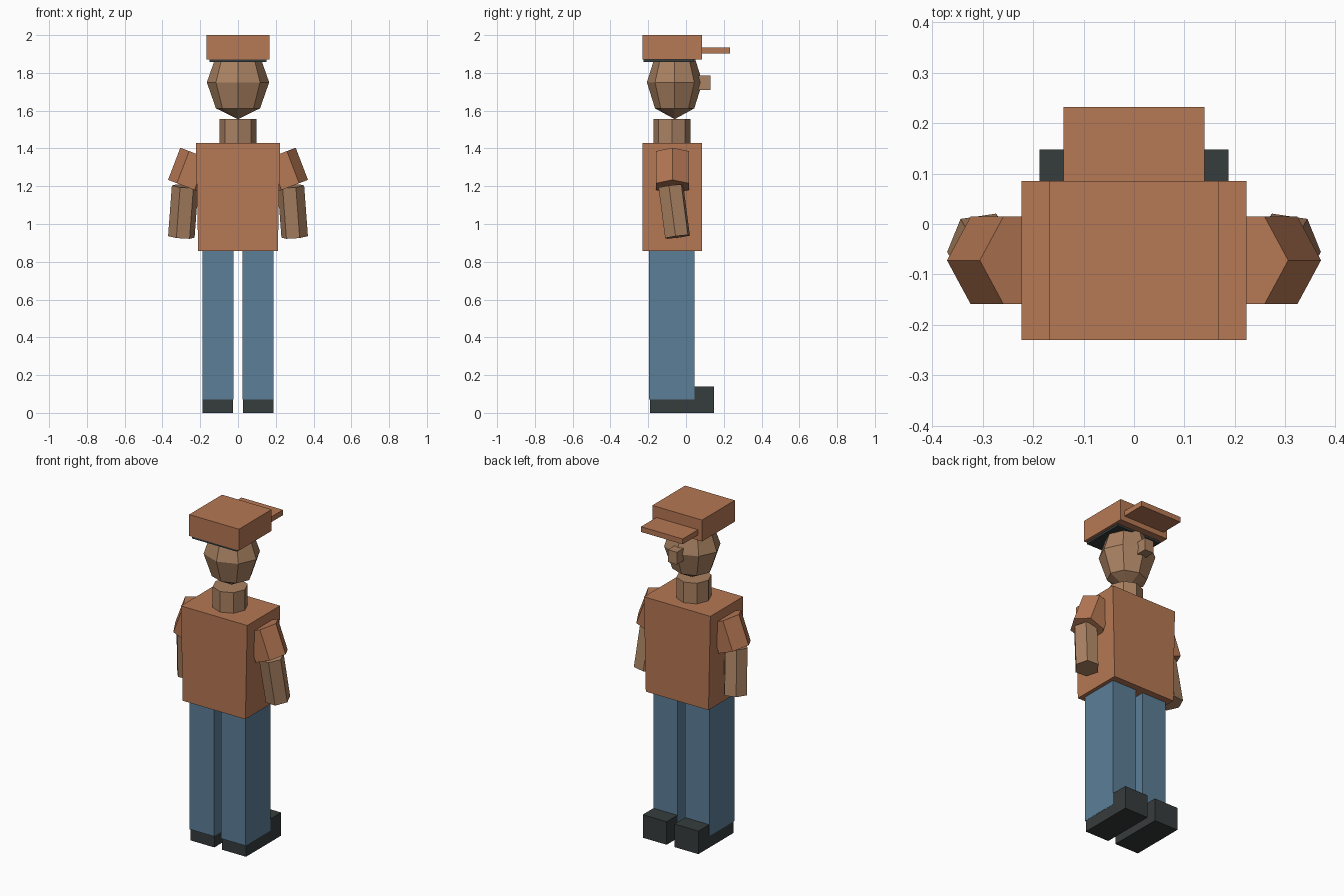
import bpy, bmesh, math
from mathutils import Vector, Matrix

if "Cube" in bpy.data.objects:
    bpy.data.objects.remove(bpy.data.objects["Cube"])


def material(name, rgb):
    m = bpy.data.materials.new(name)
    m.diffuse_color = (*rgb, 1)
    m.use_nodes = True
    m.node_tree.nodes["Principled BSDF"].inputs["Base Color"].default_value = m.diffuse_color
    return m


CLOTH = material("rust cloth", (0.468, 0.188, 0.089))
SKIN = material("tan skin", (0.402, 0.223, 0.122))
DENIM = material("blue denim", (0.107, 0.212, 0.314))
DARK = material("charcoal", (0.037, 0.045, 0.045))


def finish(name, bm, mat):
    bmesh.ops.recalc_face_normals(bm, faces=bm.faces)
    me = bpy.data.meshes.new(name)
    bm.to_mesh(me)
    bm.free()
    me.materials.append(mat)
    ob = bpy.data.objects.new(name, me)
    bpy.context.collection.objects.link(ob)
    return ob


def box(name, x, y, z, mat, taper=1.0):
    """Box from (min, max) ranges; taper scales the bottom in x."""
    bm = bmesh.new()
    bmesh.ops.create_cube(bm, size=1)
    for v in bm.verts:
        bottom = v.co.z < 0
        v.co = Vector([r[0] + (c + 0.5) * (r[1] - r[0]) for c, r in zip(v.co, (x, y, z))])
        if bottom:
            v.co.x *= taper
    return finish(name, bm, mat)


def prism(name, top, bottom, radius, sides, mat, twist=0.0):
    """Prism between two points, with a corner pointing along x."""
    top, bottom = Vector(top), Vector(bottom)
    axis = (top - bottom).normalized()
    u = Vector((math.cos(twist), math.sin(twist), 0))
    u = (u - axis * u.dot(axis)).normalized()
    w = axis.cross(u)
    bm = bmesh.new()
    rings = []
    for c in (bottom, top):
        rings.append([bm.verts.new(c + radius * (u * math.cos(a) + w * math.sin(a)))
                      for a in (2 * math.pi * i / sides for i in range(sides))])
    for ring in rings:
        bm.faces.new(ring)
    for i in range(sides):
        j = (i + 1) % sides
        bm.faces.new((rings[0][i], rings[0][j], rings[1][j], rings[1][i]))
    return finish(name, bm, mat)


# Torso and neck
box("shirt", (-0.223, 0.223), (-0.23, 0.085), (0.857, 1.43), CLOTH, 0.945)
prism("neck", (0, -0.075, 1.555), (0, -0.075, 1.42), 0.098, 8, SKIN)

# Head and nose
bm = bmesh.new()
bmesh.ops.create_uvsphere(bm, u_segments=8, v_segments=4, radius=1,
                          matrix=Matrix.LocRotScale(Vector((0, -0.06, 1.75)), None,
                                                    Vector((0.165, 0.147, 0.195))))
finish("head", bm, SKIN)
box("nose", (-0.03, 0.03), (0.04, 0.13), (1.71, 1.785), SKIN)

# Hair and cap
box("hair", (-0.15, 0.15), (-0.225, 0.04), (1.857, 1.88), DARK)
box("cap", (-0.167, 0.167), (-0.23, 0.085), (1.87, 2.0), CLOTH)
box("cap_brim", (-0.14, 0.14), (0.07, 0.232), (1.902, 1.934), CLOTH)

# Limbs, mirrored left and right
for s, side in ((-1, "left"), (1, "right")):
    box(side + "_leg", sorted((s * 0.025, s * 0.188)), (-0.197, 0.045), (0.07, 0.87), DENIM)
    box(side + "_shoe", sorted((s * 0.026, s * 0.187)), (-0.19, 0.148), (0, 0.14), DARK)
    prism(side + "_sleeve", (s * 0.212, -0.072, 1.368), (s * 0.277, -0.072, 1.198),
          0.1, 6, CLOTH)
    prism(side + "_forearm", (s * 0.28, -0.08, 1.2), (s * 0.3, -0.045, 0.932),
          0.071, 6, SKIN, -s * 0.14)
